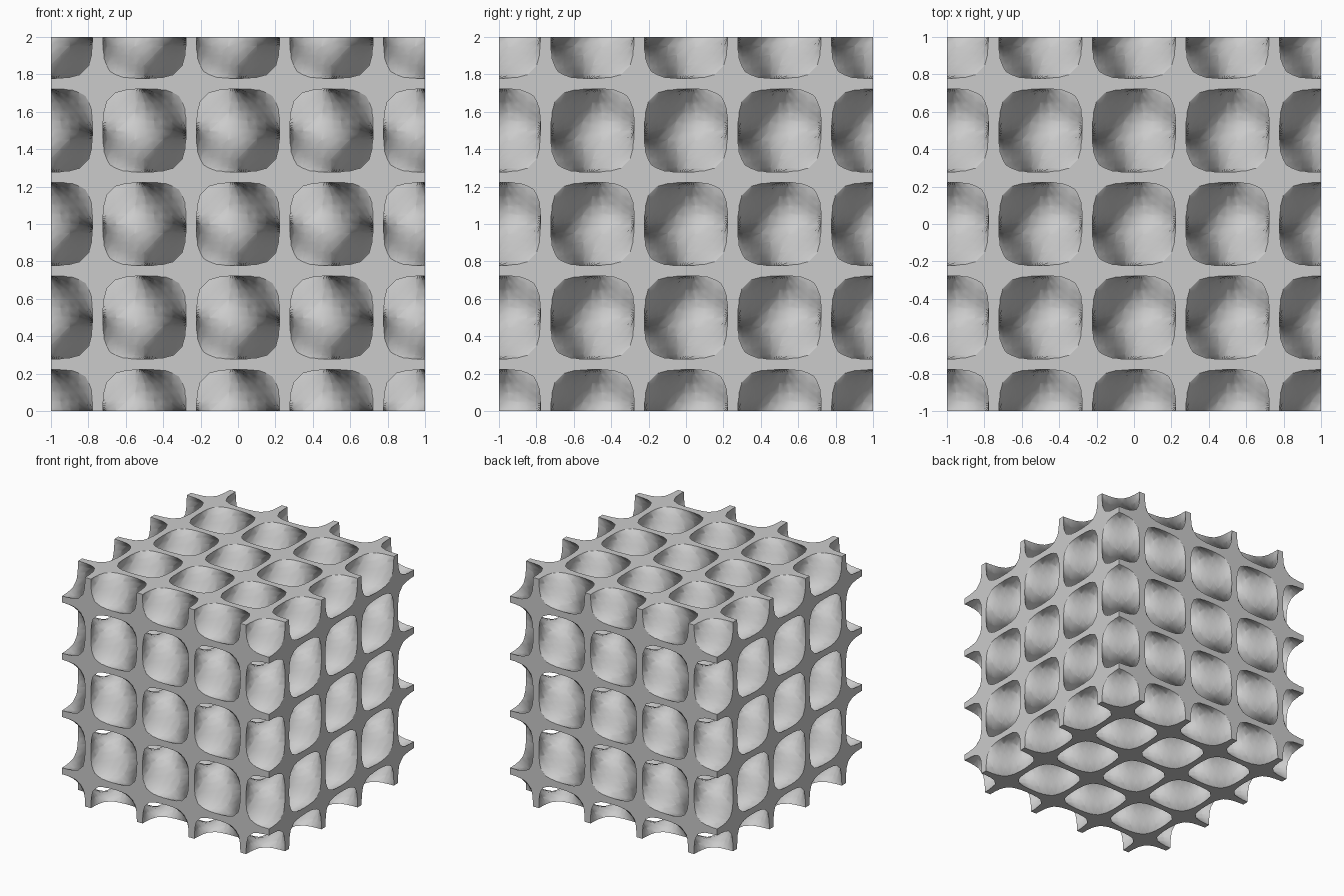
import bpy
import bmesh
from itertools import combinations, permutations, product
from math import sin, cos, pi
from mathutils import Vector

default = bpy.data.objects.get("Cube")
if default:
    bpy.data.objects.remove(default, do_unlink=True)

N = 40             # grid steps along each side of the block
LEVEL = 0.172      # half thickness of the sheet, as a field value
LEVELS = (-LEVEL, LEVEL)
SIZE = N + 1


def place(i):
    """Position of a grid step, from -1 to 1."""
    return -1 + 2 * i / N


# Diamond minimal surface field, sampled on the grid
S = [sin(2 * pi * place(i)) for i in range(SIZE)]
C = [cos(2 * pi * place(i)) for i in range(SIZE)]
field = {(i, j, k): C[i] * C[j] * C[k] - S[i] * S[j] * S[k]
         for i, j, k in product(range(SIZE), repeat=3)}

points, faces, index = [], [], {}


def corner(a):
    """Vertex on a grid point."""
    if a not in index:
        index[a] = len(points)
        points.append(Vector([place(c) for c in a]))
    return index[a]


def crossing(a, b, level):
    """Shared vertex where the field passes the level between two grid points."""
    if b < a:
        a, b = b, a
    key = (a, b, level)
    if key not in index:
        t = (level - field[a]) / (field[b] - field[a])
        index[key] = len(points)
        points.append(Vector([place(p + (q - p) * t) for p, q in zip(a, b)]))
    return index[key]


def add_wall(tet, level):
    """Piece of the curved wall inside one tetrahedron."""
    high = [p for p in tet if field[p] > level]
    low = [p for p in tet if field[p] <= level]
    if len(high) == 2:
        pairs = ((0, 0), (0, 1), (1, 1), (1, 0))
        faces.append([crossing(high[i], low[j], level) for i, j in pairs])
    elif high and low:
        faces.append([crossing(p, q, level) for p in high for q in low])


def add_cap(tri):
    """Part of a block face triangle that lies within the sheet."""
    ring = []
    for a, b in zip(tri, tri[1:] + tri[:1]):
        if abs(field[a]) < LEVEL:
            ring.append(corner(a))
        order = LEVELS if field[a] < field[b] else LEVELS[::-1]
        for level in order:
            if (field[a] > level) != (field[b] > level):
                ring.append(crossing(a, b, level))
    if len(ring) > 2:
        faces.append(ring)


def on_border(tri):
    return any(a == b == c and a in (0, N) for a, b, c in zip(*tri))


# Six tetrahedra that split a grid cell along its diagonal
tets = []
for order in permutations(range(3)):
    step = [0, 0, 0]
    path = [tuple(step)]
    for axis in order:
        step[axis] = 1
        path.append(tuple(step))
    tets.append(path)
offsets = list(product((0, 1), repeat=3))

# Walk the grid and collect the walls and the flat cut faces
for i, j, k in product(range(N), repeat=3):
    values = [field[i + a, j + b, k + c] for a, b, c in offsets]
    if max(values) < -LEVEL or min(values) > LEVEL:
        continue
    crossed = [v for v in LEVELS if min(values) <= v < max(values)]
    border = any(c in (0, N - 1) for c in (i, j, k))
    if not crossed and not border:
        continue
    for path in tets:
        tet = [(i + a, j + b, k + c) for a, b, c in path]
        for level in crossed:
            add_wall(tet, level)
        if border:
            for tri in combinations(tet, 3):
                if on_border(tri):
                    add_cap(list(tri))

mesh = bpy.data.meshes.new("cellular_block")
mesh.from_pydata(points, [], faces)

# Smooth walls, with a sharp rim around the flat cut faces
bm = bmesh.new()
bm.from_mesh(mesh)
bmesh.ops.recalc_face_normals(bm, faces=bm.faces)
caps = set()
for f in bm.faces:
    f.smooth = True
    if max(abs(c) for c in f.calc_center_median()) > 1 - 1e-5:
        caps.add(f)
for e in bm.edges:
    flat = [f for f in e.link_faces if f in caps]
    if len(flat) == 1:
        e.smooth = False
    elif len(flat) == 2 and flat[0].normal.dot(flat[1].normal) < 0.5:
        e.smooth = False
bmesh.ops.translate(bm, verts=bm.verts, vec=(0, 0, 1))
bm.to_mesh(mesh)
bm.free()
block = bpy.data.objects.new("cellular_block", mesh)
bpy.context.collection.objects.link(block)

# Light grey material
grey = bpy.data.materials.new("light_grey")
grey.use_nodes = True
colour = (0.6, 0.6, 0.6, 1)
grey.diffuse_color = colour
grey.node_tree.nodes["Principled BSDF"].inputs["Base Color"].default_value = colour
mesh.materials.append(grey)
